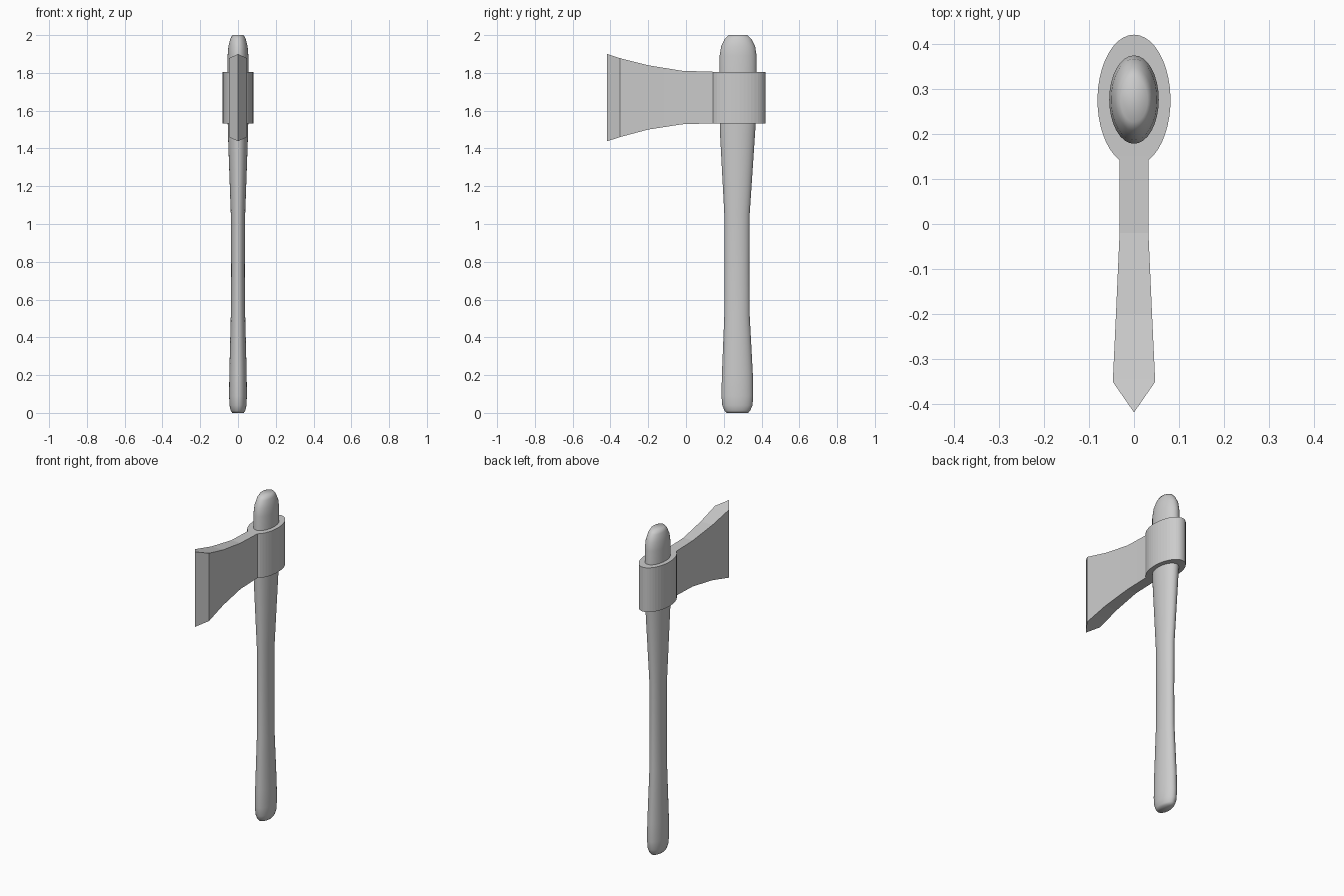
import bpy, bmesh
from math import sin, cos, pi, asin

if "Cube" in bpy.data.objects:
    bpy.data.objects.remove(bpy.data.objects["Cube"])


def make_object(name, bm):
    bmesh.ops.recalc_face_normals(bm, faces=bm.faces[:])
    mesh = bpy.data.meshes.new(name)
    bm.to_mesh(mesh)
    bm.free()
    obj = bpy.data.objects.new(name, mesh)
    bpy.context.collection.objects.link(obj)
    return obj


def bridge(bm, a, b, closed=True):
    n = len(a)
    for i in range(n if closed else n - 1):
        j = (i + 1) % n
        bm.faces.new((a[i], a[j], b[j], b[i]))


def smooth(obj, degrees):
    bpy.ops.object.select_all(action='DESELECT')
    obj.select_set(True)
    bpy.context.view_layer.objects.active = obj
    bpy.ops.object.shade_smooth_by_angle(angle=degrees * pi / 180)


# Handle: stacked elliptical rings (z, centre y, half width x, half depth y)
sections = [
    (0.00, 0.272, 0.030, 0.057), (0.012, 0.272, 0.038, 0.068),
    (0.04, 0.272, 0.045, 0.080), (0.09, 0.272, 0.047, 0.084),
    (0.20, 0.272, 0.046, 0.082), (0.52, 0.270, 0.038, 0.067),
    (0.75, 0.270, 0.036, 0.066), (1.05, 0.270, 0.038, 0.067),
    (1.50, 0.273, 0.054, 0.094), (1.60, 0.276, 0.055, 0.098),
    (1.89, 0.276, 0.055, 0.098), (1.94, 0.276, 0.051, 0.090),
    (1.98, 0.276, 0.041, 0.070), (2.00, 0.276, 0.030, 0.050)]
bm = bmesh.new()
N = 32
rings = [[bm.verts.new((rx * cos(2 * pi * i / N), cy + ry * sin(2 * pi * i / N), z))
          for i in range(N)] for z, cy, rx, ry in sections]
for low, high in zip(rings, rings[1:]):
    bridge(bm, low, high)
bm.faces.new(rings[0])
bm.faces.new(rings[-1])
smooth(make_object("handle", bm), 80)

# Axe head: oval collar flowing into a flared, bevelled blade
bm = bmesh.new()
CY, RX, RY, NECK = 0.275, 0.081, 0.145, 0.032
gap = asin(NECK / RX)
arc = [-pi / 2 + gap + (2 * pi - 2 * gap) * i / 36 for i in range(37)]
low, high = [[bm.verts.new((RX * cos(t), CY + RY * sin(t), z)) for t in arc]
             for z in (1.533, 1.806)]
bridge(bm, low, high, closed=False)
bm.faces.new(low)
bm.faces.new(high)

# Blade stations: y, half thickness, bottom z, top z
stations = [(-0.02, 0.032, 1.528, 1.811), (-0.20, 0.040, 1.50, 1.84),
            (-0.35, 0.047, 1.46, 1.878)]
last = [low[0], high[0], high[-1], low[-1]]
for y, x, z0, z1 in stations:
    loop = [bm.verts.new(p) for p in ((x, y, z0), (x, y, z1), (-x, y, z1), (-x, y, z0))]
    bridge(bm, last, loop)
    last = loop

# Cutting edge
bottom = bm.verts.new((0, -0.418, 1.438))
top = bm.verts.new((0, -0.418, 1.90))
bm.faces.new((last[0], last[1], top, bottom))
bm.faces.new((last[2], last[3], bottom, top))
bm.faces.new((last[1], last[2], top))
bm.faces.new((last[3], last[0], bottom))
smooth(make_object("axe_head", bm), 4)
